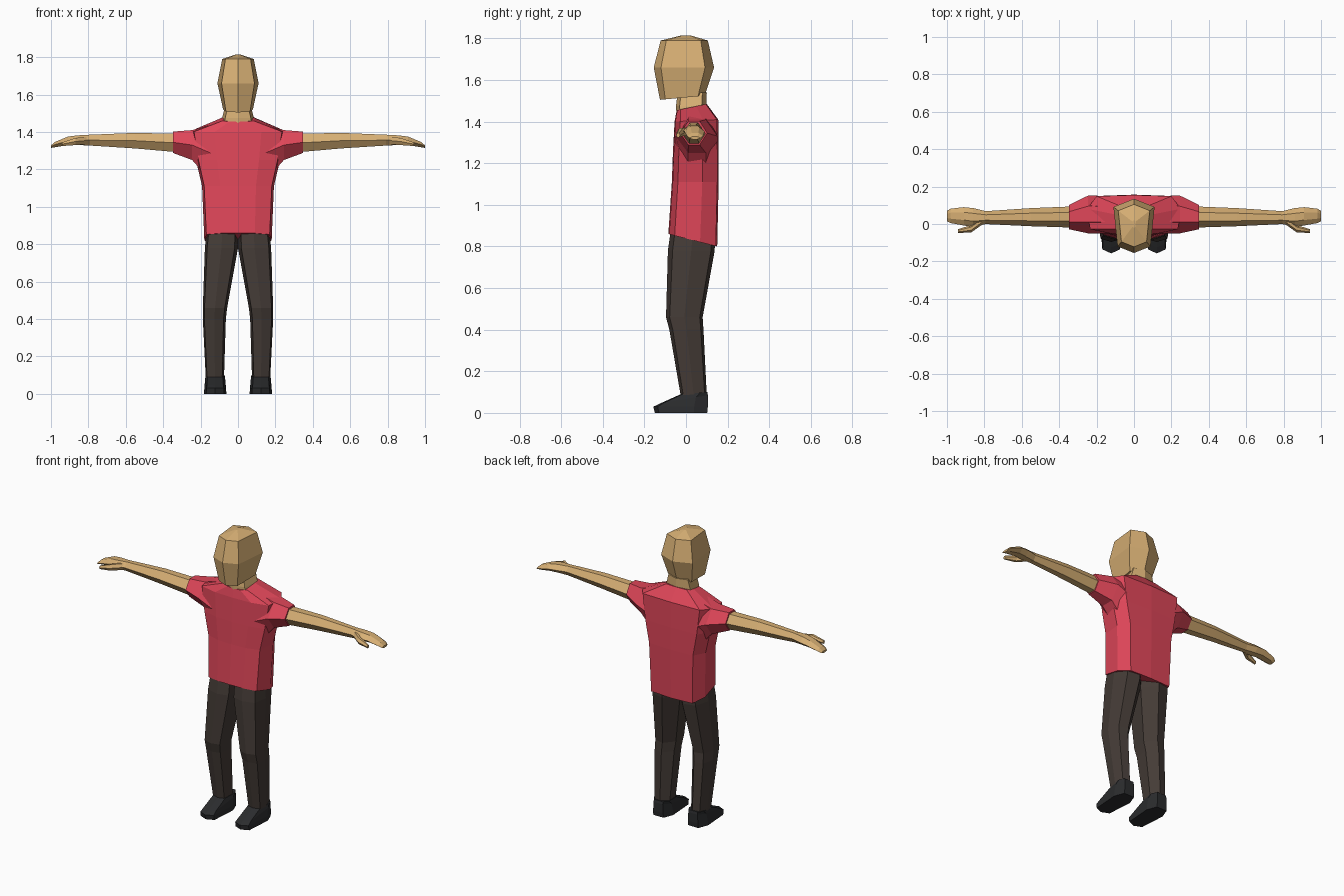
import bpy
import bmesh
from mathutils import Vector

cube = bpy.data.objects.get("Cube")
if cube:
    bpy.data.objects.remove(cube, do_unlink=True)


def material(name, color):
    m = bpy.data.materials.new(name)
    m.use_nodes = True
    m.diffuse_color = (*color, 1)
    m.node_tree.nodes["Principled BSDF"].inputs["Base Color"].default_value = (*color, 1)
    return m


skin = material("skin", (0.68, 0.43, 0.175))
red = material("red shirt", (0.74, 0.062, 0.1))
brown = material("dark brown trousers", (0.058, 0.044, 0.037))
black = material("black shoes", (0.024, 0.025, 0.027))


def loft(name, rings, mat):
    """Skin a row of equal-sized rings and cap both ends."""
    bm = bmesh.new()
    rows = [[bm.verts.new(p) for p in ring] for ring in rings]
    n = len(rows[0])
    for a, b in zip(rows, rows[1:]):
        for i in range(n):
            j = (i + 1) % n
            bm.faces.new((a[i], a[j], b[j], b[i]))
    bm.faces.new(rows[0][::-1])
    bm.faces.new(rows[-1])
    bmesh.ops.recalc_face_normals(bm, faces=bm.faces)
    mesh = bpy.data.meshes.new(name)
    bm.to_mesh(mesh)
    bm.free()
    mesh.materials.append(mat)
    obj = bpy.data.objects.new(name, mesh)
    bpy.context.collection.objects.link(obj)
    return obj


def pair(name, rings, mat):
    """The same loft on the left (+x) and the right (-x)."""
    for side, s in (("left", 1), ("right", -1)):
        loft(f"{side}_{name}", [[(s * p[0], p[1], p[2]) for p in r] for r in rings], mat)


def mirrored(half):
    """Close a half outline whose first and last points lie on x = 0."""
    return half + [(-x, y) for x, y in half[-2:0:-1]]


def level(outline, z, w, y0, y1, tilt=0):
    """Fit a unit outline to a width and depth; tilt raises the back."""
    return [Vector((x * w, y0 + t * (y1 - y0), z + t * tilt)) for x, t in outline]


def across(outline, x, y0, y1, z0, z1):
    """Fit a unit outline in the y-z plane at x."""
    return [Vector((x, y0 + u * (y1 - y0), z0 + v * (z1 - z0))) for u, v in outline]


def standing(outline, z, x0, x1, y0, y1, tilt=0):
    """Fit a unit outline in the x-y plane at z."""
    return [Vector((x0 + u * (x1 - x0), y0 + v * (y1 - y0), z + v * tilt)) for u, v in outline]


# Unit outlines
head_shape = mirrored([(0, 0), (0.8, 0.12), (1, 0.85), (0, 1)])
torso_shape = mirrored([(0, 0), (0.5, 0.02), (0.94, 0.13), (1, 0.65), (0.8, 0.97), (0, 1)])
limb_shape = [(0, 0.5), (0.3, 1), (0.72, 1), (1, 0.5), (0.72, 0), (0.3, 0)]
leg_shape = [(0.1, 0.08), (0.5, 0), (0.93, 0.1), (1, 0.5), (0.85, 0.92), (0.4, 1), (0, 0.65)]
shoe_shape = [(0.1, 0.08), (0.5, 0), (0.9, 0.08), (1, 0.75), (0.8, 1), (0.2, 1), (0, 0.75)]

# Head and neck
loft("head", [level(head_shape, *r) for r in (
    (1.505, 0.08, -0.125, 0.09, 0.02),
    (1.66, 0.11, -0.155, 0.135),
    (1.79, 0.084, -0.122, 0.105),
    (1.815, 0.01, -0.02, 0.02))], skin)
loft("neck", [level(head_shape, *r) for r in (
    (1.42, 0.095, -0.045, 0.095),
    (1.475, 0.085, -0.048, 0.097),
    (1.54, 0.068, -0.04, 0.1))], skin)

# Shirt body, with a hem that drops at the back
loft("shirt_body", [level(torso_shape, *r) for r in (
    (0.86, 0.18, -0.085, 0.15, -0.06),
    (1.11, 0.192, -0.068, 0.157),
    (1.25, 0.225, -0.063, 0.157),
    (1.4, 0.25, -0.055, 0.155, 0.01),
    (1.455, 0.09, -0.045, 0.1, 0.03))], red)

# Sleeves and arms
pair("sleeve", [across(limb_shape, *r) for r in (
    (0.14, -0.05, 0.15, 1.13, 1.44),
    (0.245, -0.05, 0.152, 1.25, 1.41),
    (0.348, -0.028, 0.102, 1.288, 1.402))], red)
pair("arm", [across(limb_shape, *r) for r in (
    (0.3, -0.02, 0.095, 1.29, 1.39),
    (0.55, -0.012, 0.085, 1.312, 1.395),
    (0.8, 0, 0.068, 1.328, 1.385))], skin)

# Hands and thumbs
pair("hand", [across(limb_shape, *r) for r in (
    (0.79, 0, 0.068, 1.328, 1.385),
    (0.86, -0.015, 0.085, 1.33, 1.382),
    (0.91, -0.008, 0.09, 1.33, 1.375),
    (0.98, 0.005, 0.082, 1.318, 1.346),
    (1, 0.015, 0.07, 1.315, 1.328))], skin)
pair("thumb", [across(limb_shape, *r) for r in (
    (0.8, 0.005, 0.05, 1.335, 1.375),
    (0.87, -0.045, -0.005, 1.33, 1.368),
    (0.94, -0.048, -0.028, 1.325, 1.345))], skin)

# Trouser legs, meeting at the crotch
pair("trouser_leg", [standing(leg_shape, *r) for r in (
    (0.9, 0, 0.165, -0.07, 0.14),
    (0.78, 0, 0.177, -0.087, 0.138),
    (0.46, 0.058, 0.188, -0.096, 0.08),
    (0.4, 0.065, 0.188, -0.08, 0.084),
    (0.08, 0.075, 0.172, -0.025, 0.1))], brown)

# Shoes, sloping up from toe to ankle
pair("shoe", [standing(shoe_shape, *r) for r in (
    (0, 0.062, 0.182, -0.15, 0.102),
    (0.03, 0.064, 0.18, -0.157, 0.105),
    (0.045, 0.068, 0.176, -0.125, 0.105, 0.04),
    (0.09, 0.07, 0.174, -0.025, 0.102, 0.01))], black)
